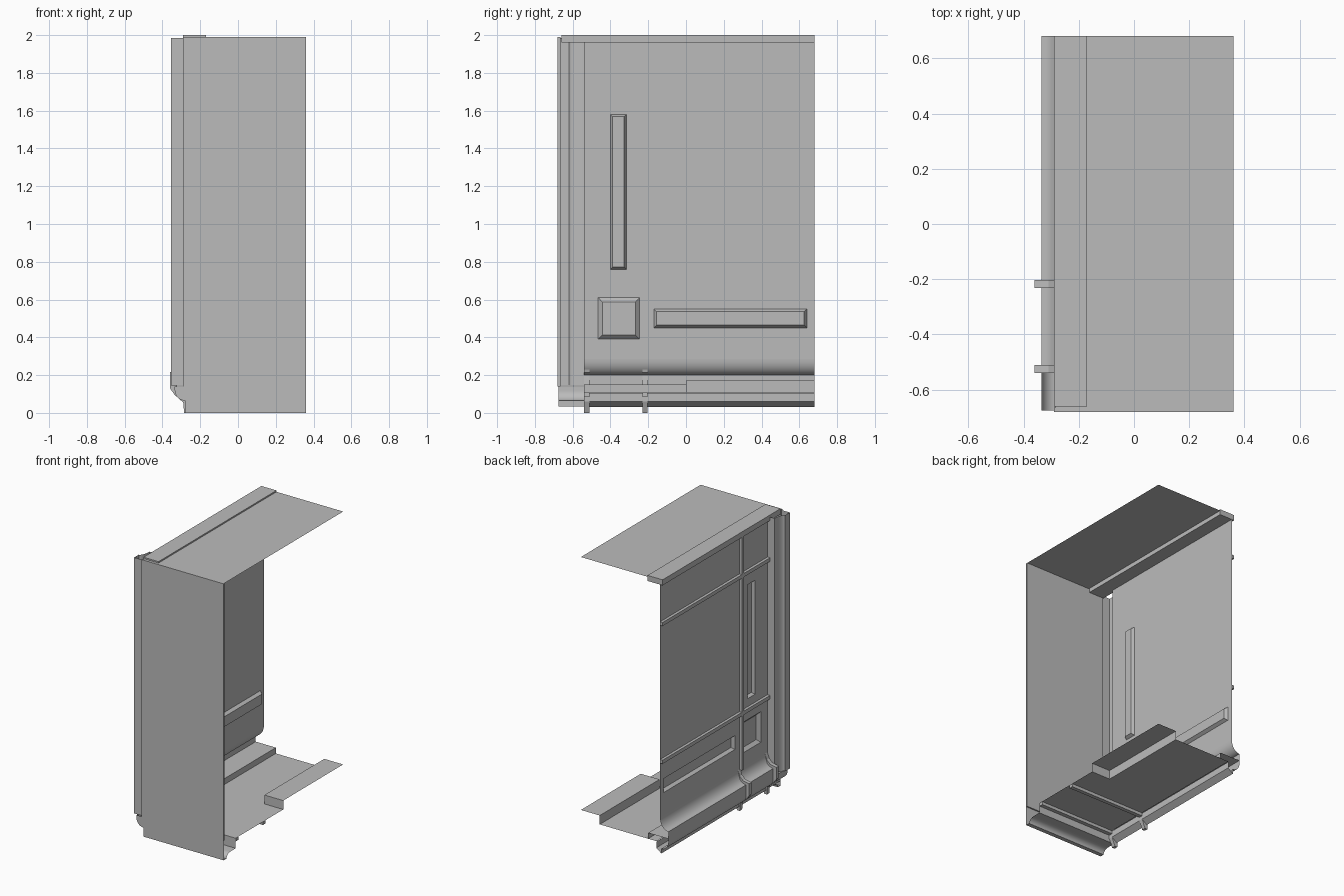
import bpy, bmesh, math

if "Cube" in bpy.data.objects:
    bpy.data.objects.remove(bpy.data.objects["Cube"])

grey = bpy.data.materials.new("light_grey")
grey.diffuse_color = (0.5, 0.5, 0.5, 1)
grey.use_nodes = True
grey.node_tree.nodes["Principled BSDF"].inputs["Base Color"].default_value = grey.diffuse_color


def finish(name, bm, smooth=False):
    bmesh.ops.remove_doubles(bm, verts=bm.verts, dist=1e-5)
    me = bpy.data.meshes.new(name)
    bm.to_mesh(me)
    bm.free()
    ob = bpy.data.objects.new(name, me)
    bpy.context.collection.objects.link(ob)
    me.materials.append(grey)
    if smooth:
        bpy.ops.object.select_all(action='DESELECT')
        ob.select_set(True)
        bpy.context.view_layer.objects.active = ob
        bpy.ops.object.shade_smooth_by_angle(angle=math.radians(30))
    return ob


def face(bm, pts):
    return bm.faces.new([bm.verts.new(p) for p in pts])


def box(name, x0, x1, y0, y1, z0, z1):
    prism(name, 'y', [(x0, z0), (x1, z0), (x1, z1), (x0, z1)], y0, y1)


def place(axis, p, d):
    return {'x': (d, p[0], p[1]), 'y': (p[0], d, p[1]), 'z': (p[0], p[1], d)}[axis]


def prism(name, axis, pts, a, b):
    """Closed solid: outline pushed along an axis."""
    bm = bmesh.new()
    f = face(bm, [place(axis, p, a) for p in pts])
    r = bmesh.ops.extrude_face_region(bm, geom=[f])
    off = place(axis, (0, 0), b - a)
    bmesh.ops.translate(bm, vec=off, verts=[v for v in r['geom'] if isinstance(v, bmesh.types.BMVert)])
    bmesh.ops.recalc_face_normals(bm, faces=bm.faces)
    finish(name, bm)


def sheet(name, axis, pts, a, b, smooth=True):
    """Open folded sheet: path swept along an axis."""
    bm = bmesh.new()
    for p, q in zip(pts, pts[1:]):
        face(bm, [place(axis, p, a), place(axis, q, a), place(axis, q, b), place(axis, p, b)])
    finish(name, bm, smooth)


def arc(cx, cy, rx, ry, t0, t1, n=10):
    return [(cx + rx * math.cos(math.radians(t0 + (t1 - t0) * i / n)),
             cy + ry * math.sin(math.radians(t0 + (t1 - t0) * i / n))) for i in range(n + 1)]


WALL = -0.27

# roof sheet and the raised rail along its outer edge
sheet("roof", 'y', [(-0.285, 1.99), (0.36, 1.99)], -0.68, 0.68, False)
box("roof_rail", -0.29, -0.17, -0.66, 0.68, 1.96, 2.0)

# front panel
box("front_panel", -0.29, 0.36, -0.68, -0.665, 0.14, 1.99)

# corner post: front lip, then a hollow curve back to the wall
post = [(-0.29, -0.672), (-0.355, -0.672), (-0.355, -0.63)]
post += arc(-0.355, -0.54, 0.03, -0.08, 90, 0, 8)
post += [(WALL, -0.54)]
sheet("corner_post", 'z', post, 0.145, 1.985)

# side wall with three pressed panels (y0, y1, z0, z1, bevel)
panels = [(-0.40, -0.315, 0.76, 1.58, 0.012),
          (-0.465, -0.245, 0.39, 0.61, 0.022),
          (-0.17, 0.64, 0.45, 0.55, 0.014)]
ys = sorted({-0.54, 0.68, *[v for p in panels for v in p[:2]]})
zs = sorted({0.285, 1.97, *[v for p in panels for v in p[2:4]]})
bm = bmesh.new()
for y0, y1 in zip(ys, ys[1:]):
    for z0, z1 in zip(zs, zs[1:]):
        cy, cz = (y0 + y1) / 2, (z0 + z1) / 2
        if not any(p[0] < cy < p[1] and p[2] < cz < p[3] for p in panels):
            face(bm, [(WALL, y0, z0), (WALL, y1, z0), (WALL, y1, z1), (WALL, y0, z1)])
for y0, y1, z0, z1, b in panels:
    o = [(WALL, y0, z0), (WALL, y1, z0), (WALL, y1, z1), (WALL, y0, z1)]
    x = WALL + 0.022
    i = [(x, y0 + b, z0 + b), (x, y1 - b, z0 + b), (x, y1 - b, z1 - b), (x, y0 + b, z1 - b)]
    face(bm, i)
    for k in range(4):
        m = (k + 1) % 4
        face(bm, [o[k], o[m], i[m], i[k]])
finish("side_wall", bm)

# outer battens on the wall
for k, z in enumerate((0.69, 1.68)):
    box(f"wall_batten_{k}", -0.29, WALL, -0.54, 0.68, z - 0.013, z + 0.013)
box("upright_batten", -0.29, WALL, -0.245, -0.22, 0.285, 1.96)

# sill: flared skirt, flat band, rounded underside and inner return
lower = [(-0.335, 0.14)] + arc(-0.28, 0.12, 0.055, 0.055, 180, 270)
sill = arc(-0.335, 0.285, 0.065, -0.085, 0, 90) + lower
sill += [(-0.28, 0.03), (-0.24, 0.06), (-0.24, 0.105)]
sheet("sill", 'y', sill, -0.54, 0.68)

# front base: face plate, side return, curved underside
plate = [(0.36, 0.14)] + lower + [(-0.28, 0), (0.36, 0)]
bm = bmesh.new()
face(bm, [(x, -0.675, z) for x, z in plate])
finish("base_plate", bm)
sheet("base_side", 'y', lower + [(-0.28, 0.035)], -0.675, -0.54)
under = [(-0.675, 0), (-0.645, 0)] + arc(-0.60, 0, 0.045, 0.035, 180, 90, 6)
under += [(-0.54, 0.035), (-0.54, 0.105)]
sheet("base_underside", 'x', under, -0.28, 0.36)

# floor: shelf beside the wall, low tray, raised plate at the back
sheet("floor_back", 'y', [(-0.335, 0.15), (-0.175, 0.15), (-0.175, 0.108), (0.21, 0.108),
                          (0.21, 0.172), (0.36, 0.172)], 0, 0.68, False)
sheet("floor_front", 'y', [(-0.335, 0.15), (-0.175, 0.15), (-0.175, 0.108), (0.36, 0.108)],
      -0.54, 0, False)
bm = bmesh.new()
face(bm, [(0.21, 0, 0.108), (0.36, 0, 0.108), (0.36, 0, 0.172), (0.21, 0, 0.172)])
finish("floor_riser", bm)
sheet("sill_floor_link", 'y', [(-0.24, 0.108), (-0.175, 0.108)], -0.54, 0.68, False)

# brackets wrapped round the sill, with a crossbar under the floor
clip = [(WALL, 0.29), (-0.285, 0.25), (-0.31, 0.225), (-0.36, 0.215), (-0.36, 0.13),
        (-0.335, 0.095), (-0.29, 0.055), (-0.285, 0.0), (-0.265, 0.0), (-0.24, 0.06),
        (-0.24, 0.09), (-0.32, 0.11), (-0.33, 0.2), (-0.29, 0.215)]
for k, y in enumerate((-0.525, -0.217)):
    prism(f"sill_bracket_{k}", 'y', clip, y - 0.014, y + 0.014)
    box(f"floor_crossbar_{k}", -0.24, 0.36, y - 0.014, y + 0.014, 0.085, 0.107)
